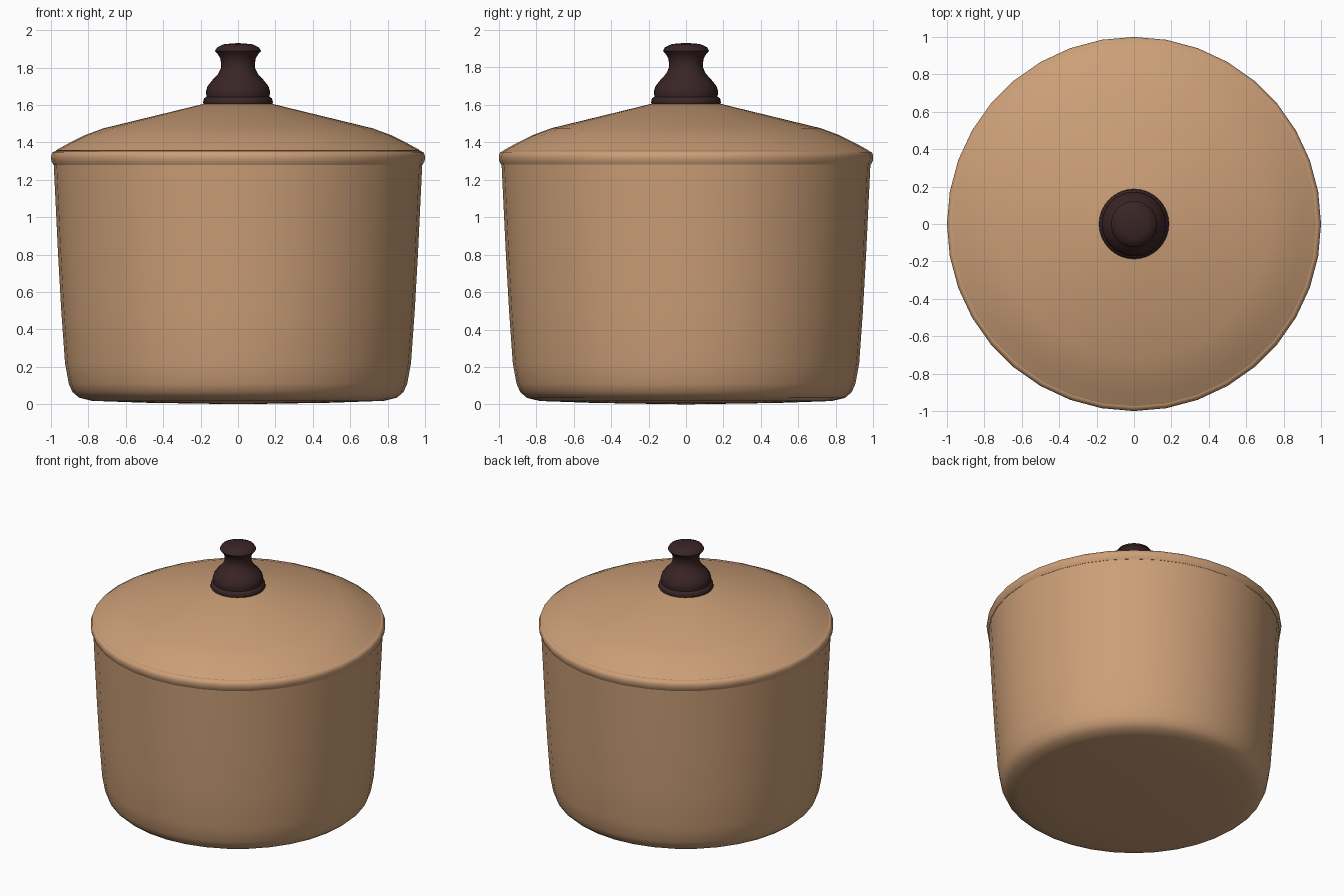
import bpy
import bmesh
from math import radians
from mathutils import Matrix, Vector

cube = bpy.data.objects.get("Cube")
if cube:
    bpy.data.objects.remove(cube, do_unlink=True)


def material(name, colour):
    mat = bpy.data.materials.new(name)
    mat.use_nodes = True
    mat.diffuse_color = colour
    mat.node_tree.nodes["Principled BSDF"].inputs["Base Color"].default_value = colour
    return mat


def lathe(name, profile, mat, sides, sharp=40):
    """Spin a (radius, height) profile around the z axis."""
    bm = bmesh.new()
    verts = [bm.verts.new(Vector((r, 0, z))) for r, z in profile]
    edges = [bm.edges.new(pair) for pair in zip(verts, verts[1:])]
    bmesh.ops.spin(bm, geom=verts + edges, cent=(0, 0, 0), axis=(0, 0, 1),
                   angle=radians(360), steps=sides, use_duplicate=False)
    bmesh.ops.remove_doubles(bm, verts=bm.verts, dist=0.0005)
    bmesh.ops.recalc_face_normals(bm, faces=bm.faces)
    mesh = bpy.data.meshes.new(name)
    bm.to_mesh(mesh)
    bm.free()
    mesh.materials.append(mat)
    obj = bpy.data.objects.new(name, mesh)
    bpy.context.collection.objects.link(obj)
    bpy.ops.object.select_all(action='DESELECT')
    obj.select_set(True)
    bpy.context.view_layer.objects.active = obj
    bpy.ops.object.shade_smooth_by_angle(angle=radians(sharp))
    return obj


copper = material("copper", (0.60, 0.345, 0.185, 1))
dark_wood = material("dark wood", (0.042, 0.018, 0.019, 1))

# Pot: slightly domed base, rounded foot, flared wall, hollow inside
lathe("pot_body", [
    (0, 0), (0.5, 0.008), (0.78, 0.018), (0.85, 0.035), (0.885, 0.065), (0.905, 0.11),
    (0.925, 0.22), (0.945, 0.5), (0.962, 0.8), (0.985, 1.28),
    (0.94, 1.28), (0.9, 0.5), (0.86, 0.12), (0.8, 0.07), (0, 0.06)],
    copper, 36)

# Rolled rim band around the mouth
lathe("pot_rim", [
    (0.94, 1.28), (0.987, 1.28), (0.998, 1.30), (1.0, 1.325), (0.994, 1.345),
    (0.975, 1.355), (0.94, 1.345), (0.94, 1.28)],
    copper, 36, 50)

# Lid: rounded shoulder rising to a shallow cone
lathe("lid", [
    (0.94, 1.345), (0.975, 1.357), (0.9, 1.398), (0.82, 1.438), (0.72, 1.475),
    (0.19, 1.604), (0, 1.606)],
    copper, 36)

# Turned knob: flanged foot, bulb, waist and cap
lathe("lid_knob", [
    (0, 1.60), (0.18, 1.60), (0.187, 1.612), (0.182, 1.635), (0.168, 1.643),
    (0.172, 1.67), (0.163, 1.70), (0.135, 1.735), (0.107, 1.765), (0.09, 1.80),
    (0.093, 1.845), (0.107, 1.87), (0.123, 1.888), (0.112, 1.908), (0.075, 1.925),
    (0, 1.931)],
    dark_wood, 32, 50)
